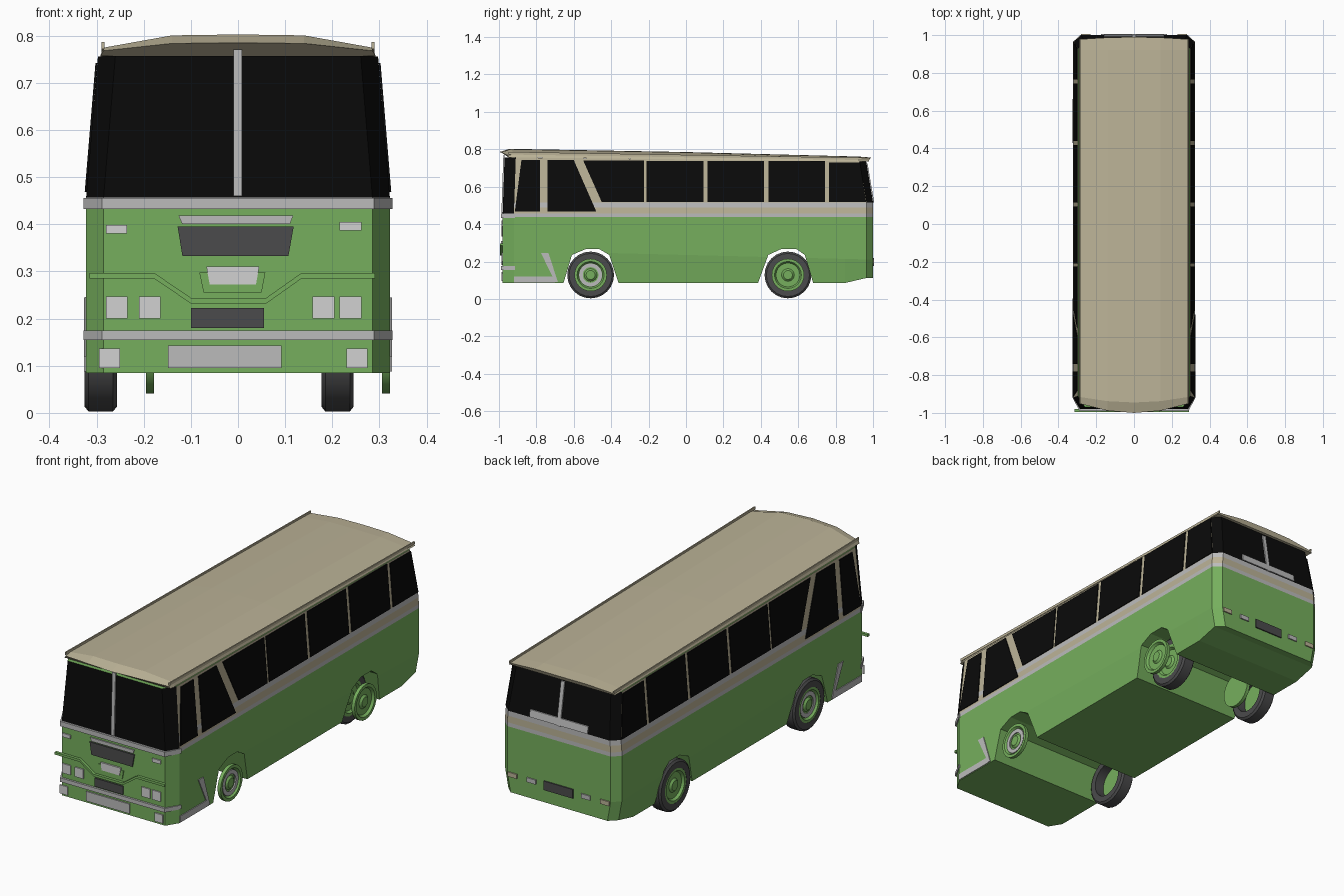
import bpy, bmesh, math
from mathutils import Vector

if "Cube" in bpy.data.objects:
    bpy.data.objects.remove(bpy.data.objects["Cube"])


def material(name, rgb):
    m = bpy.data.materials.new(name)
    m.diffuse_color = (*rgb, 1)
    m.use_nodes = True
    m.node_tree.nodes["Principled BSDF"].inputs["Base Color"].default_value = m.diffuse_color
    return m


GREEN = material("green paint", (0.18, 0.43, 0.11))
BEIGE = material("beige paint", (0.50, 0.45, 0.31))
GREY = material("grey trim", (0.50, 0.50, 0.50))
LAMP = material("lamp white", (0.64, 0.64, 0.64))
DARK = material("dark rubber", (0.07, 0.07, 0.072))
BLACK = material("black glass", (0.003, 0.003, 0.003))


def build(name, verts, faces, *mats):
    me = bpy.data.meshes.new(name)
    me.from_pydata([tuple(v) for v in verts], [], faces)
    bm = bmesh.new()
    bm.from_mesh(me)
    bmesh.ops.recalc_face_normals(bm, faces=bm.faces)
    bm.to_mesh(me)
    bm.free()
    for m in mats:
        me.materials.append(m)
    ob = bpy.data.objects.new(name, me)
    bpy.context.collection.objects.link(ob)
    return ob


def prism(name, pts, place, offset, mat):
    """Polygon placed in space by a function, then thickened by an offset."""
    a = [Vector(place(*p)) for p in pts]
    n = len(a)
    faces = [tuple(range(n)), tuple(range(n, 2 * n))]
    faces += [(i, (i + 1) % n, (i + 1) % n + n, i + n) for i in range(n)]
    return build(name, a + [v + Vector(offset) for v in a], faces, mat)


def rect(x0, x1, z0, z1):
    return [(x0, z0), (x1, z0), (x1, z1), (x0, z1)]


def lathe(name, profile, x, y, z, side, mat, n=24):
    """Profile of (distance outward, radius) spun about the axle."""
    verts = [(x + side * d, y + r * math.cos(2 * math.pi * k / n), z + r * math.sin(2 * math.pi * k / n))
             for d, r in profile for k in range(n)]
    m = len(profile)
    faces = [(i * n + k, i * n + (k + 1) % n, (i + 1) % m * n + (k + 1) % n, (i + 1) % m * n + k)
             for i in range(m) for k in range(n)]
    ob = build(name, verts, faces, mat)
    bpy.context.view_layer.objects.active = ob
    ob.select_set(True)
    bpy.ops.object.shade_smooth_by_angle(angle=math.radians(30))
    ob.select_set(False)


# Body shell: plan outline stacked in levels, tucked in along the skirt
HALF = [(.285, -.98), (.322, -.92), (.322, -.62), (.322, -.40), (.322, .85), (.322, .965), (.285, 1.0)]
LEVELS = [.085, .23, .437, .457, .49, .515, .757]


def body_point(i, lv):
    x, y = HALF[i]
    z = LEVELS[lv]
    if lv == 0:
        if i >= 3:
            x -= .018
        z = .112 if i >= 5 else z
    if lv == 1:
        z = .235 - .025 * y
    if z > .457:
        t = (z - .457) / .3
        x -= .025 * t
        y += .01 * t if i < 2 else 0
    if lv == 6:
        y -= .037 if i >= 5 else 0
        z -= .011 * (y + 1)
    return x, y, z


n = len(HALF)
verts, faces = [], []
for lv in range(len(LEVELS)):
    right = [body_point(i, lv) for i in range(n)]
    verts += right + [(-x, y, z) for x, y, z in reversed(right)]
R = 2 * n
for lv in range(len(LEVELS) - 1):
    for i in range(R):
        j = (i + 1) % R
        faces.append((lv * R + i, lv * R + j, (lv + 1) * R + j, (lv + 1) * R + i))
for b in (0, (len(LEVELS) - 1) * R):
    faces += [(b + i, b + i + 1, b + R - 2 - i, b + R - 1 - i) for i in range(n - 1)]
body = build("body", verts, faces, GREEN, GREY, BEIGE, BLACK)

# Paint bands by height, glass at the front and rear
for f in body.data.polygons:
    z, ny = f.center.z, f.normal.y
    if z < .43 or abs(f.normal.z) > .8:
        f.material_index = 0
    elif z < .457:
        f.material_index = 1
    elif ny < -.3 or (z > .515 and ny > .3):
        f.material_index = 3
    elif .49 < z < .515:
        f.material_index = 1
    else:
        f.material_index = 2

# Wheel arches run through the full width
ARCHES = [[(-.66, .0), (-.655, .085), (-.61, .235), (-.535, .267), (-.465, .267), (-.41, .235), (-.36, .085), (-.355, 0)],
          [(.38, .0), (.385, .085), (.44, .235), (.51, .267), (.59, .267), (.635, .235), (.68, .085), (.685, 0)]]
for pts in ARCHES:
    cutter = prism("arch_cutter", pts, lambda y, z: (-.5, y, z), (1, 0, 0), GREEN)
    cutter.hide_render = True
    mod = body.modifiers.new("arch", "BOOLEAN")
    mod.object, mod.operation, mod.solver = cutter, "DIFFERENCE", "EXACT"
    bpy.context.view_layer.objects.active = body
    bpy.ops.object.modifier_apply(modifier=mod.name)
    bpy.data.objects.remove(cutter)

# Roof: crowned sections, bowed at the front
STATIONS = [(-1.0, .6, .05), (-.945, 1, .03), (0, .85, 0), (.92, .55, 0), (.99, .45, -.012)]
CROWN = [(-.292, 0), (-.285, .018), (-.14, .044), (0, .046), (.14, .044), (.285, .018), (.292, 0)]
verts, faces = [], []
for y, k, bow in STATIONS:
    base = .757 - .011 * (y + 1)
    verts += [(x, y + bow * (x / .29) ** 2, base + k * h) for x, h in CROWN]
m = len(CROWN)
for s in range(len(STATIONS) - 1):
    faces += [(s * m + i, s * m + (i + 1) % m, (s + 1) * m + (i + 1) % m, (s + 1) * m + i) for i in range(m)]
faces += [tuple(range(m)), tuple(range((len(STATIONS) - 1) * m, len(STATIONS) * m))]
build("roof", verts, faces, BEIGE)

# Rain gutters along the roof edges
for s in (-1, 1):
    prism("roof_gutter", [(-.95, .772), (.98, .742), (.98, .754), (-.95, .786)],
          lambda y, z: (s * .283, y, z), (s * .006, 0, 0), BEIGE)


# Side windows and trim follow the sloped wall
def wall(s):
    return lambda y, z: (s * (.322 - .025 * max(0, z - .457) / .3), y, z)


WINDOWS = [[(-.915, .468), (-.88, .742), (-.78, .742), (-.78, .468)],
           [(-.74, .468), (-.74, .742), (-.60, .742), (-.48, .468)],
           [(-.45, .517), (-.55, .741), (-.225, .739), (-.225, .517)]]
WINDOWS += [[(a, .517), (a, .738), (a + .303, .736), (a + .303, .517)] for a in (-.21, .115, .44)]
WINDOWS += [[(.765, .517), (.765, .73), (.93, .728), (.963, .517)]]
for s in (-1, 1):
    for w in WINDOWS:
        prism("side_window", w, wall(s), (s * .004, 0, 0), BLACK)
    prism("step_trim", [(-.775, .245), (-.735, .245), (-.685, .09), (-.70, .09)], wall(s), (s * .004, 0, 0), GREY)
    prism("sill_trim", rect(-.92, -.70, .088, .12), wall(s), (s * .004, 0, 0), GREY)

# Wraparound bumper strips
OUTER = [(.328, -.915), (.288, -.99), (-.288, -.99), (-.328, -.915)]
INNER = [(-.315, -.915), (-.28, -.97), (.28, -.97), (.315, -.915)]
for z, h in ((.432, .024), (.155, .02)):
    prism("front_bumper", OUTER + INNER, lambda x, y: (x, y, z), (0, 0, h), GREY)


# Front plates
def front(name, pts, mat, depth=.006):
    prism(name, pts, lambda x, z: (x, -.98, z), (0, -depth, 0), mat)


prism("windshield_bar", rect(-.01, .008, .46, .77), lambda x, z: (x, -.98 + .01 * (z - .457) / .3, z),
      (0, -.007, 0), GREY)
front("upper_vent", [(-.118, .40), (.11, .40), (.117, .418), (-.126, .418)], GREY)
front("grille", [(-.118, .333), (.107, .333), (.118, .395), (-.128, .395)], DARK)
front("badge_frame", [(-.073, .255), (.05, .255), (.058, .298), (-.082, .298)], GREEN, .005)
front("badge_plate", [(-.06, .272), (.038, .272), (.045, .31), (-.067, .31)], LAMP, .008)
front("lower_grille", rect(-.10, .055, .18, .222), DARK)
front("number_plate", rect(-.148, .092, .095, .143), GREY)
for x, z, w, h in ((-.28, .38, .045, .018), (.215, .387, .047, .018), (-.28, .20, .046, .047), (-.21, .20, .046, .047),
                   (.158, .20, .047, .047), (.215, .20, .047, .047), (-.295, .095, .045, .042), (.23, .095, .045, .042)):
    front("front_lamp", rect(x, x + w, z, z + h), LAMP)

# Raised moulding across the front
LINE = [(-.315, .285), (-.178, .285), (-.10, .232), (.06, .232), (.135, .285), (.29, .285)]
front("front_moulding", LINE + [(x, z + .012) for x, z in reversed(LINE)], GREEN, .014)


# Rear details, leaning with the back glass
def rear(name, pts, mat):
    prism(name, pts, lambda x, z: (x, 1 - .037 * max(0, z - .515) / .22, z), (0, .006, 0), mat)


rear("rear_window_bar", rect(-.01, .01, .515, .725), GREY)
rear("rear_window_panel", rect(-.16, .16, .518, .553), GREY)
rear("rear_plate", rect(-.08, .08, .175, .22), DARK)
for s in (-1, 1):
    for x in (.15, .255):
        rear("tail_lamp", rect(s * x - .025, s * x + .025, .19, .212), BEIGE if x > .2 else GREY)

# Wheels: tyres and dished rims, paired at the rear axle
TYRE = [(0, .085), (0, .115), (.008, .125), (.06, .125), (.068, .115), (.068, .085)]
RIM = [(0, .087), (.017, .087), (.017, .072), (.005, .064), (.005, .034), (.014, .024), (.014, .0005), (0, .0005)]
FY, RY, WZ = -.51, .545, .128
for x, y, side in ((-.257, FY, -1), (-.257, RY, -1), (.177, RY, 1)):
    lathe("tyre", TYRE, x, y, WZ, side, DARK)
for x, y, side in ((-.307, FY, -1), (-.307, RY, -1), (.305, FY, 1), (.305, RY, 1), (.228, RY, 1), (-.178, RY, -1)):
    lathe("wheel_rim", RIM, x, y, WZ, side, GREEN)
for s in (-1, 1):
    lathe("hub_ring", [(0, .042), (.007, .042), (.007, .062), (0, .062)], s * .309, FY, WZ, s, GREY)
